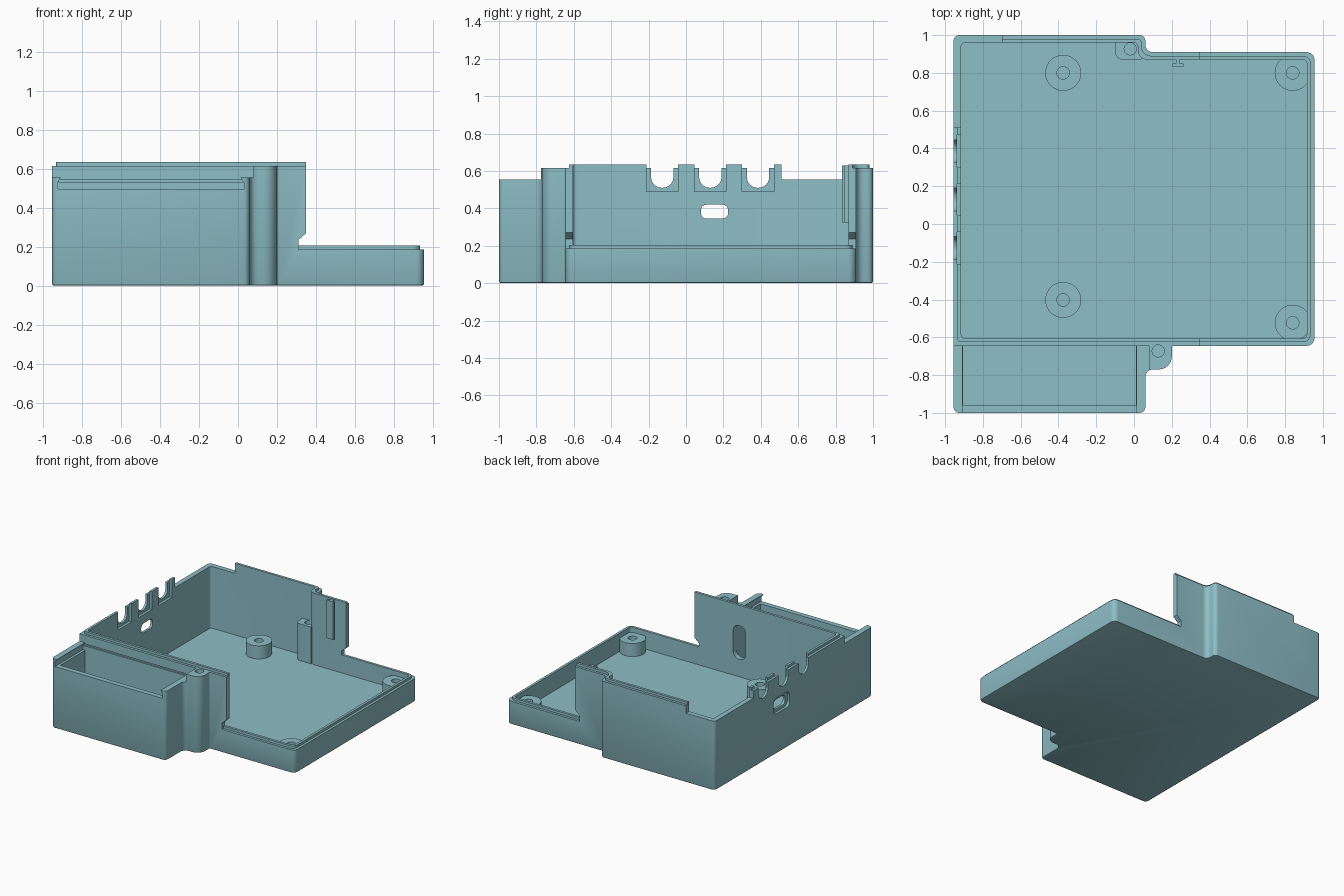
import bpy, bmesh, math
from mathutils import Vector

if "Cube" in bpy.data.objects:
    bpy.data.objects.remove(bpy.data.objects["Cube"])

teal = bpy.data.materials.new("pale_teal")
teal.diffuse_color = (0.27, 0.52, 0.57, 1)
teal.use_nodes = True
teal.node_tree.nodes["Principled BSDF"].inputs["Base Color"].default_value = teal.diffuse_color


def rounded(corners, steps=6):
    """Closed 2D outline from (x, y, radius) corners."""
    pts = []
    n = len(corners)
    for i, (x, y, r) in enumerate(corners):
        p = Vector((x, y))
        a = (Vector(corners[i - 1][:2]) - p).normalized()
        b = (Vector(corners[(i + 1) % n][:2]) - p).normalized()
        if r <= 0:
            pts.append(p)
            continue
        half = a.angle(b) / 2
        c = p + (a + b).normalized() * (r / math.sin(half))
        s, e = p + a * (r / math.tan(half)) - c, p + b * (r / math.tan(half)) - c
        turn = s.angle_signed(e)
        for k in range(steps + 1):
            t = -turn * k / steps
            pts.append(c + Vector((s.x * math.cos(t) - s.y * math.sin(t),
                                   s.x * math.sin(t) + s.y * math.cos(t))))
    return pts


def prism(name, pts, lo, hi, axis="z", bevel=0):
    """Extrude a 2D outline along an axis from lo to hi."""
    place = {"z": lambda u, v, w: (u, v, w),
             "x": lambda u, v, w: (w, u, v),
             "y": lambda u, v, w: (u, w, v)}[axis]
    bm = bmesh.new()
    base = bm.faces.new([bm.verts.new(place(p[0], p[1], lo)) for p in pts])
    ext = bmesh.ops.extrude_face_region(bm, geom=[base])
    move = Vector(place(0, 0, hi - lo))
    bmesh.ops.translate(bm, vec=move,
                        verts=[g for g in ext["geom"] if isinstance(g, bmesh.types.BMVert)])
    bmesh.ops.recalc_face_normals(bm, faces=bm.faces)
    if bevel:
        edges = [e for e in bm.edges if all(abs(v.co.z - lo) < 1e-5 for v in e.verts)]
        bmesh.ops.bevel(bm, geom=edges, offset=bevel, segments=2, profile=0.5, affect="EDGES")
    me = bpy.data.meshes.new(name)
    bm.to_mesh(me)
    bm.free()
    me.materials.append(teal)
    ob = bpy.data.objects.new(name, me)
    bpy.context.collection.objects.link(ob)
    return ob


def rect(u0, u1, v0, v1, r=0):
    return rounded([(u0, v0, r), (u1, v0, r), (u1, v1, r), (u0, v1, r)])


def circle(u, v, r, n=32):
    return [(u + r * math.cos(2 * math.pi * k / n), v + r * math.sin(2 * math.pi * k / n))
            for k in range(n)]


def combine(ob, other, op="DIFFERENCE"):
    m = ob.modifiers.new("combine", "BOOLEAN")
    m.operation, m.solver, m.object = op, "EXACT", other
    bpy.context.view_layer.update()
    dg = bpy.context.evaluated_depsgraph_get()
    me = bpy.data.meshes.new_from_object(ob.evaluated_get(dg))
    ob.modifiers.clear()
    ob.data = me
    bpy.data.objects.remove(other)


def cut(ob, pts, lo, hi, axis="z"):
    combine(ob, prism("cutter", pts, lo, hi, axis))


def room(d):
    """Outline of the main room, grown outward by d."""
    return rounded([(-0.915 - d, -0.605 - d, 0.02), (0.915 + d, -0.605 - d, 0.02 + d),
                    (0.915 + d, 0.87 + d, 0.02 + d), (0.02 + d, 0.87 + d, 0.05),
                    (0.02 + d, 0.96 + d, 0.02), (-0.915 - d, 0.96 + d, 0.02)])


def low_side(z):
    """Region removed above the low right half, with a chamfered undercut."""
    return [(0.35, 1), (0.35, 0.27), (0.31, 0.235), (0.31, z), (1.1, z), (1.1, 1)]


# Outer body with front compartment, screw column and rear step
case = prism("case", rounded([
    (-0.955, -1, 0.03), (0.06, -1, 0.03), (0.06, -0.77, 0.04), (0.2, -0.77, 0.068),
    (0.2, -0.645, 0.01), (0.955, -0.645, 0.04), (0.955, 0.91, 0.04), (0.06, 0.91, 0.04),
    (0.06, 1, 0.03), (-0.955, 1, 0.03)]), 0, 0.615, bevel=0.01)
cut(case, low_side(0.185), -1.2, 1.2, "y")

# Raised inner lip, then the main room
lip = prism("lip", room(0.02), 0.1, 0.635)
cut(lip, low_side(0.205), -1.2, 1.2, "y")
combine(case, lip, "UNION")
cut(case, room(0), 0.06, 1)

# Front compartment with a dovetail slide for its lid
cut(case, rect(-1.1, 0.08, -1.1, -0.645), 0.555, 1)
cut(case, rect(-0.905, 0.01, -0.96, -0.645), 0.06, 1)
cut(case, [(-0.925, 0.495), (0.03, 0.495), (0.03, 0.53), (0.01, 0.56),
           (-0.905, 0.56), (-0.925, 0.53)], -1.1, -0.645, "y")
cut(case, rect(-0.92, 0.03, 0.53, 0.545), -0.7, -0.632, "y")

# Lowered rear left corner
cut(case, rect(-1.1, -0.7, 0.51, 1.1), 0.555, 1)

# Cable notches in the left wall, with wider seats on the inner side
for y in (-0.127, 0.13, 0.385):
    cut(case, rect(y - 0.085, y + 0.085, 0.49, 1), -0.936, -0.9, "x")
    cut(case, rounded([(y - 0.06, 0.51, 0.058), (y + 0.06, 0.51, 0.058),
                       (y + 0.06, 1, 0), (y - 0.06, 1, 0)]), -1, -0.9, "x")

# Socket opening with outer recess, and wire slot into the compartment
cut(case, rect(0.08, 0.225, 0.345, 0.42, 0.03), -1, -0.9, "x")
cut(case, rect(0.05, 0.255, 0.32, 0.445, 0.04), -1, -0.935, "x")
cut(case, rect(-0.105, 0.005, 0.2, 0.47, 0.05), -0.66, -0.59, "y")

# Front screw column hole
cut(case, circle(0.128, -0.672, 0.032), 0.3, 1)

# Rear screw block
block = prism("rear_screw_block", rounded([
    (-0.1, 0.87, 0.04), (0.04, 0.87, 0), (0.04, 0.975, 0), (-0.1, 0.975, 0)]), 0.05, 0.355)
cut(block, circle(-0.02, 0.927, 0.032), 0.15, 1)

# Board standoffs
standoffs = []
for x, y in ((-0.375, 0.8), (0.84, 0.8), (-0.375, -0.402), (0.84, -0.523)):
    post = prism("standoff", circle(x, y, 0.095, 40), 0.05, 0.165)
    cut(post, circle(x, y, 0.033, 24), 0.07, 1)
    standoffs.append(post)

# Slotted guide rail on the rear wall
rail = prism("rail_stem", rect(0.222, 0.242, 0.845, 0.875), 0.325, 0.63)
rail_head = prism("rail_head", rect(0.203, 0.261, 0.834, 0.85), 0.325, 0.63)

for ob in [case, block, rail, rail_head] + standoffs:
    bpy.ops.object.select_all(action="DESELECT")
    ob.select_set(True)
    bpy.context.view_layer.objects.active = ob
    bpy.ops.object.shade_smooth_by_angle(angle=math.radians(30))
